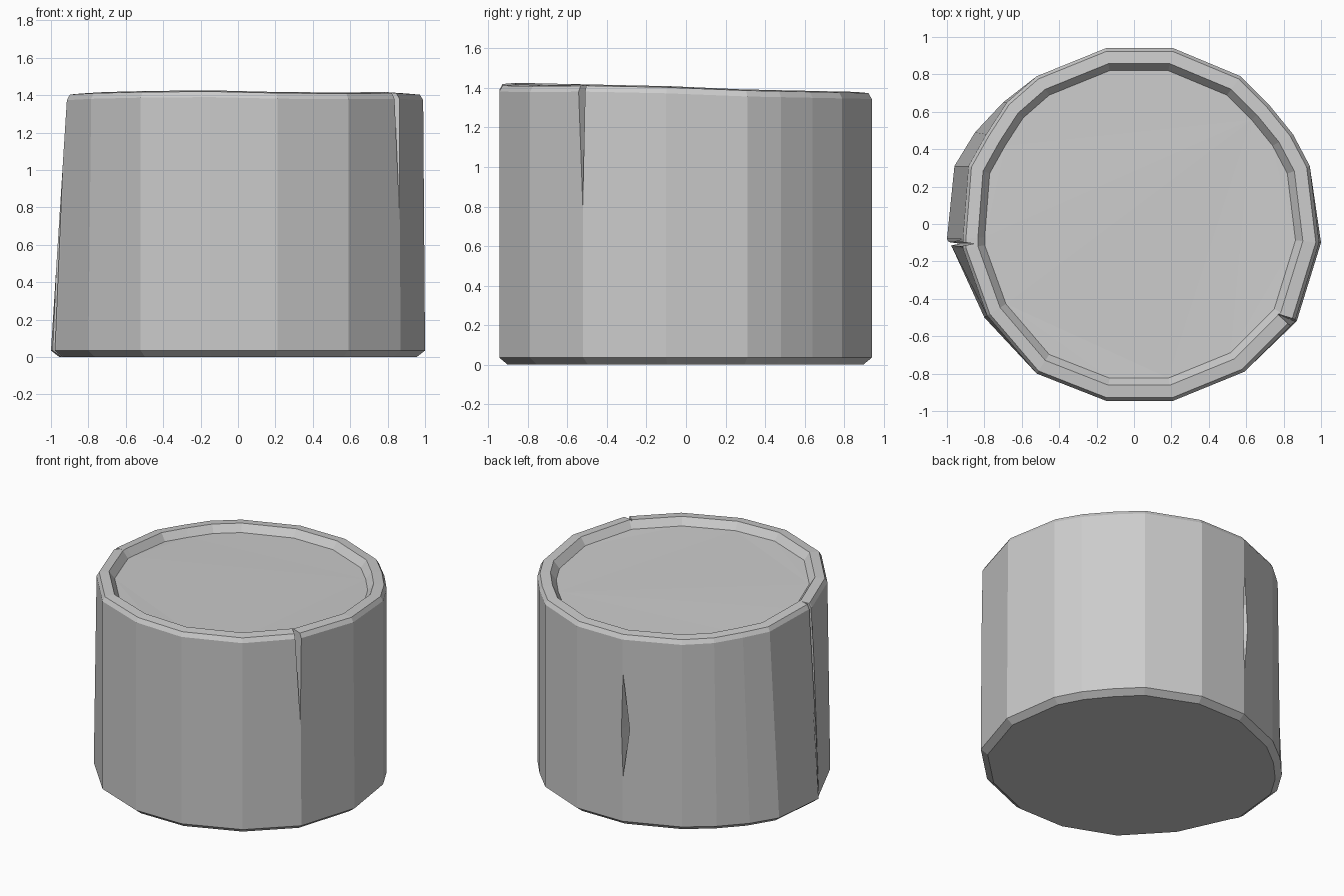
import bpy, bmesh

if "Cube" in bpy.data.objects:
    bpy.data.objects.remove(bpy.data.objects["Cube"])

# Outline at the foot of the wall, counter-clockwise, and the leaning part's top
FOOT = [(-.15, .94), (-.52, .79), (-.70, .65), (-.85, .49), (-.96, .31),
        (-1.0, -.08), (-.97, -.13), (-.80, -.50), (-.52, -.80), (-.15, -.945),
        (.21, -.945), (.59, -.79), (.87, -.52), (1.0, -.10), (.94, .31),
        (.85, .48), (.72, .64), (.57, .79), (.21, .94)]
LEAN = {2: (-.68, .65), 3: (-.79, .48), 4: (-.885, .31), 5: (-.915, -.08),
        6: (-.915, -.13), 7: (-.785, -.49), 13: (.99, -.10), 12: (.86, -.52)}
HEAD = [LEAN.get(i, p) for i, p in enumerate(FOOT)]


def top_z(x, y):
    """Gently uneven height of the rim."""
    z = 1.393 - .02 * y
    if y < 0:
        z += .008 - .018 * max(0, 1 - abs(x - .4) / .35)
    return z


def ring(bm, outline, scale, z):
    return [bm.verts.new((x * scale, y * scale, z(x, y))) for x, y in outline]


def finish(bm, name):
    bmesh.ops.recalc_face_normals(bm, faces=bm.faces)
    me = bpy.data.meshes.new(name)
    bm.to_mesh(me)
    bm.free()
    ob = bpy.data.objects.new(name, me)
    bpy.context.collection.objects.link(ob)
    return ob


def cutter(name, points):
    """Convex wedge used to cut a crack."""
    bm = bmesh.new()
    for p in points:
        bm.verts.new(p)
    bmesh.ops.convex_hull(bm, input=bm.verts)
    ob = finish(bm, name)
    ob.hide_render = True
    ob.hide_set(True)
    return ob


# Stump body: chamfered base, wall, bark rim and sunken top
bm = bmesh.new()
rings = [ring(bm, FOOT, .955, lambda x, y: 0),
         ring(bm, FOOT, 1, lambda x, y: .035),
         ring(bm, HEAD, 1, lambda x, y: top_z(x, y) - .03),
         ring(bm, HEAD, .982, top_z),
         ring(bm, HEAD, .912, lambda x, y: top_z(x, y) + .006),
         ring(bm, HEAD, .872, lambda x, y: top_z(x, y) - .045)]
n = len(FOOT)
for a, b in zip(rings, rings[1:]):
    for i in range(n):
        j = (i + 1) % n
        bm.faces.new((a[i], a[j], b[j], b[i]))
bm.faces.new(rings[0])
bm.faces.new(rings[-1])
bmesh.ops.triangulate(bm, faces=[f for f in bm.faces if len(f.verts) > 4])
stump = finish(bm, "stump")

# Cracks: full-height split at left, tapering split at right, slit at back
cracks = [
    cutter("left_crack_cutter",
           [(x, y, z) for z, s in ((-.1, -.085), (1.5, 0))
            for x, y in ((-.85 + s, -.105), (-1.0 + s, -.135), (-1.0 + s, -.085))]),
    cutter("right_crack_cutter",
           [(.88, -.53, .68), (.755, -.475, 1.5), (.86, -.575, 1.5), (.90, -.52, 1.5)]),
    cutter("back_slit_cutter",
           [(-.155, .945, .33), (-.155, .945, 1.13), (-.14, .96, .7),
            (-.21, .95, .7), (-.16, .85, .7)]),
]
for c in cracks:
    m = stump.modifiers.new(c.name, 'BOOLEAN')
    m.operation = 'DIFFERENCE'
    m.solver = 'EXACT'
    m.object = c
